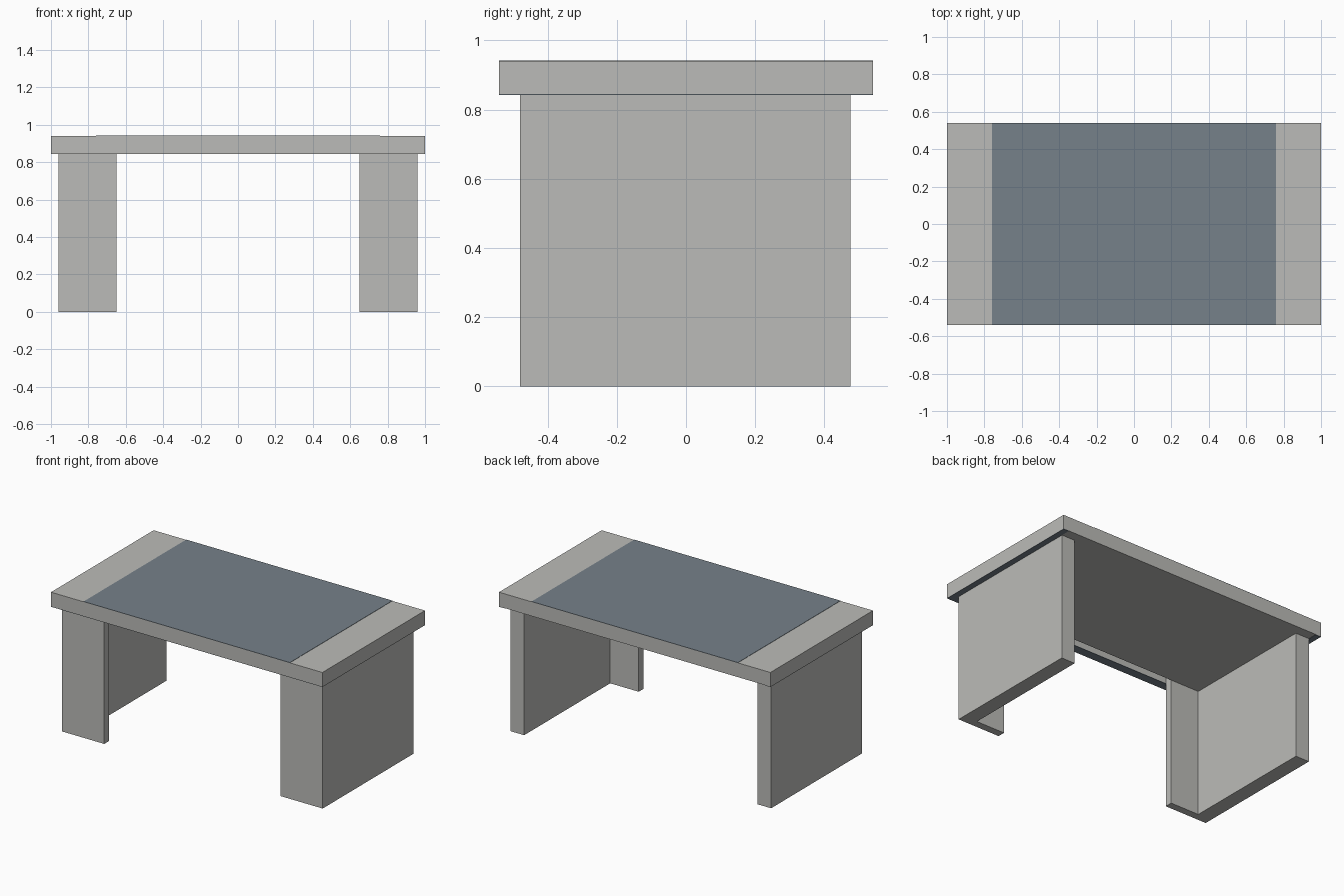
import bpy

if "Cube" in bpy.data.objects:
    bpy.data.objects.remove(bpy.data.objects["Cube"])


def material(name, rgb):
    m = bpy.data.materials.new(name)
    m.diffuse_color = (*rgb, 1)
    m.use_nodes = True
    m.node_tree.nodes["Principled BSDF"].inputs["Base Color"].default_value = m.diffuse_color
    return m


grey = material("light grey", (0.50, 0.50, 0.48))
blue = material("slate blue", (0.18, 0.22, 0.255))


def box(name, x, y, z, mat):
    """Axis-aligned box from (min, max) ranges."""
    bpy.ops.mesh.primitive_cube_add(size=1)
    ob = bpy.context.object
    ob.name = name
    for v in ob.data.vertices:
        for i, (lo, hi) in enumerate((x, y, z)):
            v.co[i] = hi if v.co[i] > 0 else lo
    ob.data.materials.append(mat)
    return ob


def pair(name, x, y, z, mat):
    """Right-hand box and its mirror on the left."""
    box("right_" + name, x, y, z, mat)
    box("left_" + name, (-x[1], -x[0]), y, z, mat)


# Table top with a shallow groove underneath, between the front plates
top = box("table_top", (-1, 1), (-0.54, 0.54), (0.845, 0.94), grey)
cutter = box("groove_cutter", (-0.65, 0.65), (-0.48, -0.43), (0.8, 0.885), grey)
cutter.hide_render = True
cutter.hide_viewport = True
mod = top.modifiers.new("groove", 'BOOLEAN')
mod.operation = 'DIFFERENCE'
mod.solver = 'EXACT'
mod.object = cutter

# Blue inlay across the top
box("top_inlay", (-0.76, 0.76), (-0.54, 0.54), (0.938, 0.942), blue)

# Blue underside of the front and side overhangs
box("front_overhang_strip", (-1, 1), (-0.54, -0.48), (0.843, 0.846), blue)
pair("overhang_strip", (0.96, 1), (-0.48, 0.54), (0.843, 0.846), blue)

# L-shaped legs: side panel plus front plate
pair("side_panel", (0.86, 0.96), (-0.43, 0.475), (0, 0.846), grey)
pair("front_plate", (0.65, 0.96), (-0.48, -0.43), (0, 0.846), grey)
